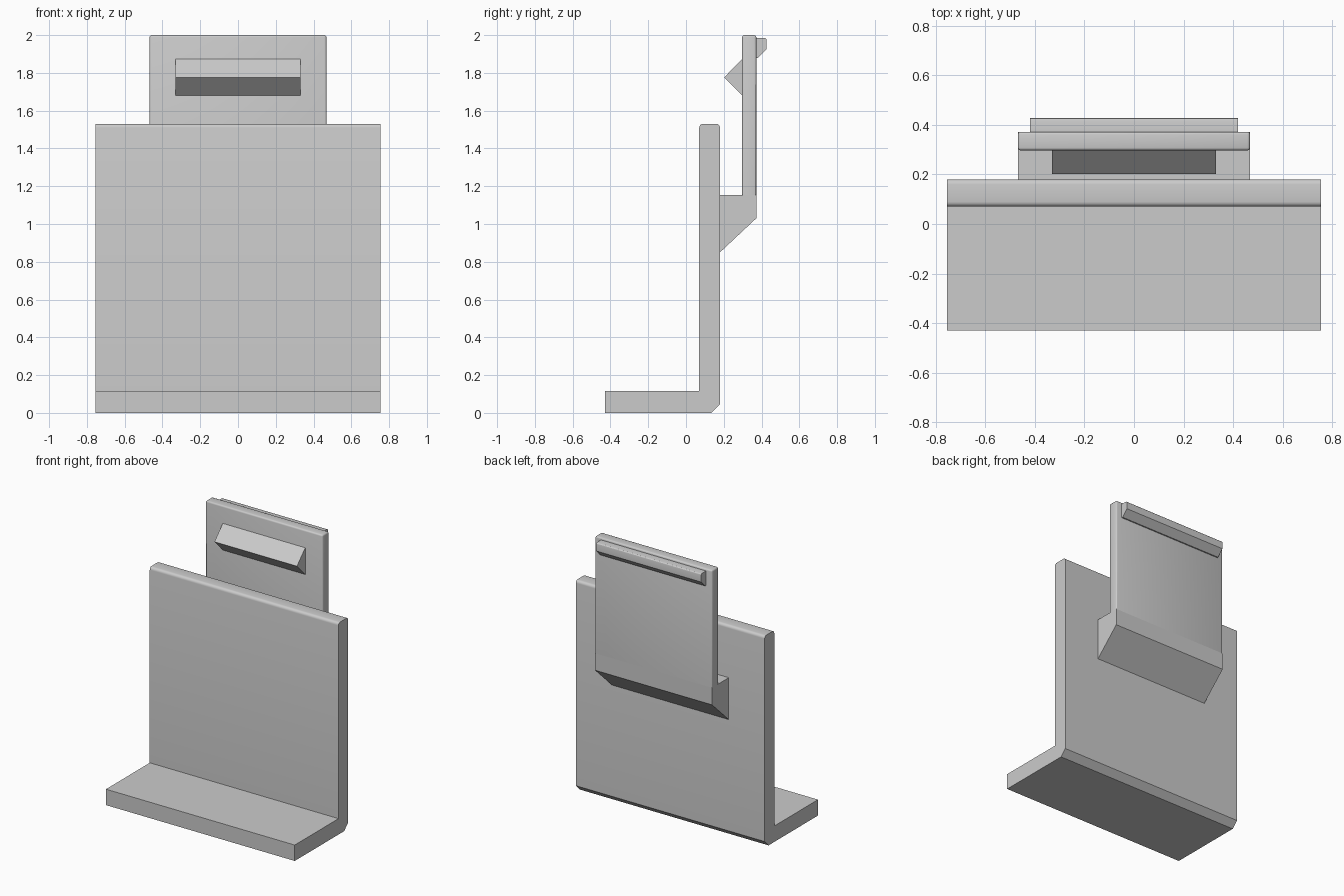
import bpy
import bmesh

cube = bpy.data.objects.get("Cube")
if cube:
    bpy.data.objects.remove(cube, do_unlink=True)

COLOUR = (0.6, 0.6, 0.6, 1)
grey = bpy.data.materials.new("light_grey")
grey.use_nodes = True
grey.diffuse_color = COLOUR
grey.node_tree.nodes["Principled BSDF"].inputs["Base Color"].default_value = COLOUR


def extrude_profile(name, half_width, profile):
    """Sweep a closed (y, z) profile along x, symmetric about the centre."""
    bm = bmesh.new()
    face = bm.faces.new([bm.verts.new((-half_width, y, z)) for y, z in profile])
    moved = bmesh.ops.extrude_face_region(bm, geom=[face])["geom"]
    verts = [v for v in moved if isinstance(v, bmesh.types.BMVert)]
    bmesh.ops.translate(bm, verts=verts, vec=(2 * half_width, 0, 0))
    bmesh.ops.recalc_face_normals(bm, faces=bm.faces)
    return finish(name, bm)


def finish(name, bm):
    mesh = bpy.data.meshes.new(name)
    bm.to_mesh(mesh)
    bm.free()
    mesh.materials.append(grey)
    obj = bpy.data.objects.new(name, mesh)
    bpy.context.collection.objects.link(obj)
    return obj


def bevel_edges(obj, width, segments, rule):
    """Round the edges whose end points satisfy the rule."""
    bm = bmesh.new()
    bm.from_mesh(obj.data)
    edges = [e for e in bm.edges if rule(*[v.co for v in e.verts])]
    bmesh.ops.bevel(bm, geom=edges, offset=width, segments=segments,
                    profile=0.5, affect='EDGES')
    bm.to_mesh(obj.data)
    bm.free()
    bpy.ops.object.select_all(action='DESELECT')
    obj.select_set(True)
    bpy.context.view_layer.objects.active = obj
    bpy.ops.object.shade_smooth_by_angle()


# Main L-shaped stand with a chamfered heel and rounded top
stand = extrude_profile("stand", 0.755, [
    (-0.43, 0), (0.135, 0), (0.18, 0.045), (0.18, 1.53),
    (0.07, 1.53), (0.07, 0.115), (-0.43, 0.115)])
bevel_edges(stand, 0.02, 4,
            lambda a, b: min(a.z, b.z) > 1.5 and abs(a.y - b.y) < 0.001)

# Bracket joining the clip to the back of the stand
extrude_profile("clip_bracket", 0.468, [
    (0.18, 0.85), (0.372, 1.03), (0.372, 1.153), (0.18, 1.153)])

# Upright clip plate, softened along its sides and top
plate = extrude_profile("clip_plate", 0.468, [
    (0.297, 1.153), (0.372, 1.153), (0.372, 2), (0.297, 2)])
bevel_edges(plate, 0.011, 3, lambda a, b: max(a.z, b.z) > 1.9)

# Wedge-shaped catch on the front of the clip
extrude_profile("front_catch", 0.33, [
    (0.297, 1.873), (0.202, 1.776), (0.297, 1.68)])

# Finger lip on the back of the clip
lip = extrude_profile("rear_lip", 0.42, [
    (0.372, 1.88), (0.381, 1.88), (0.427, 1.926), (0.427, 1.985), (0.372, 1.985)])
bevel_edges(lip, 0.012, 3,
            lambda a, b: min(a.z, b.z) > 1.95 and min(a.y, b.y) > 0.4)
